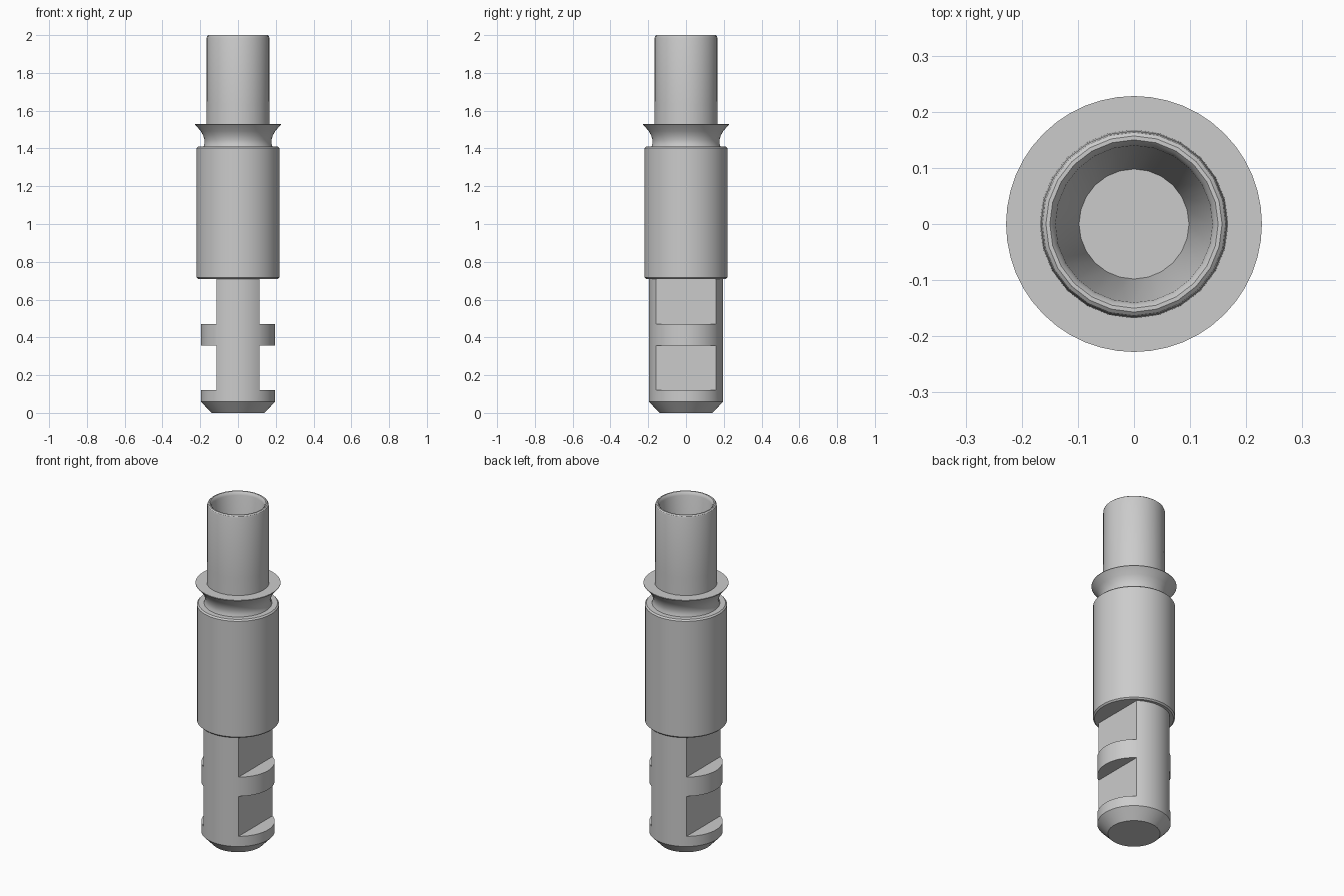
import bpy
import bmesh
from math import cos, sin, pi, radians

cube = bpy.data.objects.get("Cube")
if cube:
    bpy.data.objects.remove(cube, do_unlink=True)

steel = bpy.data.materials.new("grey_steel")
steel.use_nodes = True
GREY = (0.6, 0.6, 0.6, 1)
steel.diffuse_color = GREY
steel.node_tree.nodes["Principled BSDF"].inputs["Base Color"].default_value = GREY


def activate(obj):
    bpy.ops.object.select_all(action="DESELECT")
    obj.select_set(True)
    bpy.context.view_layer.objects.active = obj


def smooth(obj):
    activate(obj)
    bpy.ops.object.shade_smooth_by_angle(angle=radians(30))


def lathe(name, profile, sides, cap_start=True, cap_end=True):
    """Spin (radius, height) points about z; an ascending profile faces outward."""
    bm = bmesh.new()
    rings = [[bm.verts.new((r * cos(2 * pi * i / sides), r * sin(2 * pi * i / sides), z))
              for i in range(sides)] for r, z in profile]
    for low, high in zip(rings, rings[1:]):
        for i in range(sides):
            j = (i + 1) % sides
            bm.faces.new((low[i], low[j], high[j], high[i]))
    if cap_start:
        bm.faces.new(rings[0][::-1])
    if cap_end:
        bm.faces.new(rings[-1])
    mesh = bpy.data.meshes.new(name)
    bm.to_mesh(mesh)
    bm.free()
    obj = bpy.data.objects.new(name, mesh)
    bpy.context.collection.objects.link(obj)
    mesh.materials.append(steel)
    return obj


# Shank with a chamfered tip
shank = lathe("shank", [(0.14, 0), (0.197, 0.06), (0.197, 0.715)], 48)

# Two pairs of flat notches milled into its sides
for side in (-1, 1):
    for bottom, top in ((0.12, 0.357), (0.47, 0.74)):
        bpy.ops.mesh.primitive_cube_add(
            size=1, location=(side * 0.215, 0, (bottom + top) / 2))
        cutter = bpy.context.object
        cutter.name = "notch_cutter"
        cutter.scale = (0.2, 0.6, top - bottom)
        cutter.hide_render = True
        cutter.data.materials.append(steel)
        activate(shank)
        cut = shank.modifiers.new("notch", "BOOLEAN")
        cut.operation = "DIFFERENCE"
        cut.solver = "EXACT"
        cut.object = cutter
        bpy.ops.object.modifier_apply(modifier=cut.name)
        bpy.data.objects.remove(cutter, do_unlink=True)
smooth(shank)

# Main cylinder, neck and flared collar
body = lathe("body_and_collar", [
    (0.212, 0.71), (0.22, 0.718), (0.22, 1.402), (0.212, 1.41), (0.182, 1.41),
    (0.177, 1.425), (0.177, 1.445), (0.184, 1.468), (0.197, 1.492),
    (0.228, 1.527), (0.228, 1.53), (0.16, 1.53)], 48, cap_end=False)
smooth(body)

# Hollow upper tube with rounded lip and tapered bore
tube = lathe("upper_tube", [
    (0.168, 1.525), (0.167, 1.63), (0.166, 1.985), (0.163, 1.995), (0.157, 2.0),
    (0.15, 2.0), (0.144, 1.993), (0.14, 1.98), (0.098, 1.5)], 24, cap_start=False)
smooth(tube)
